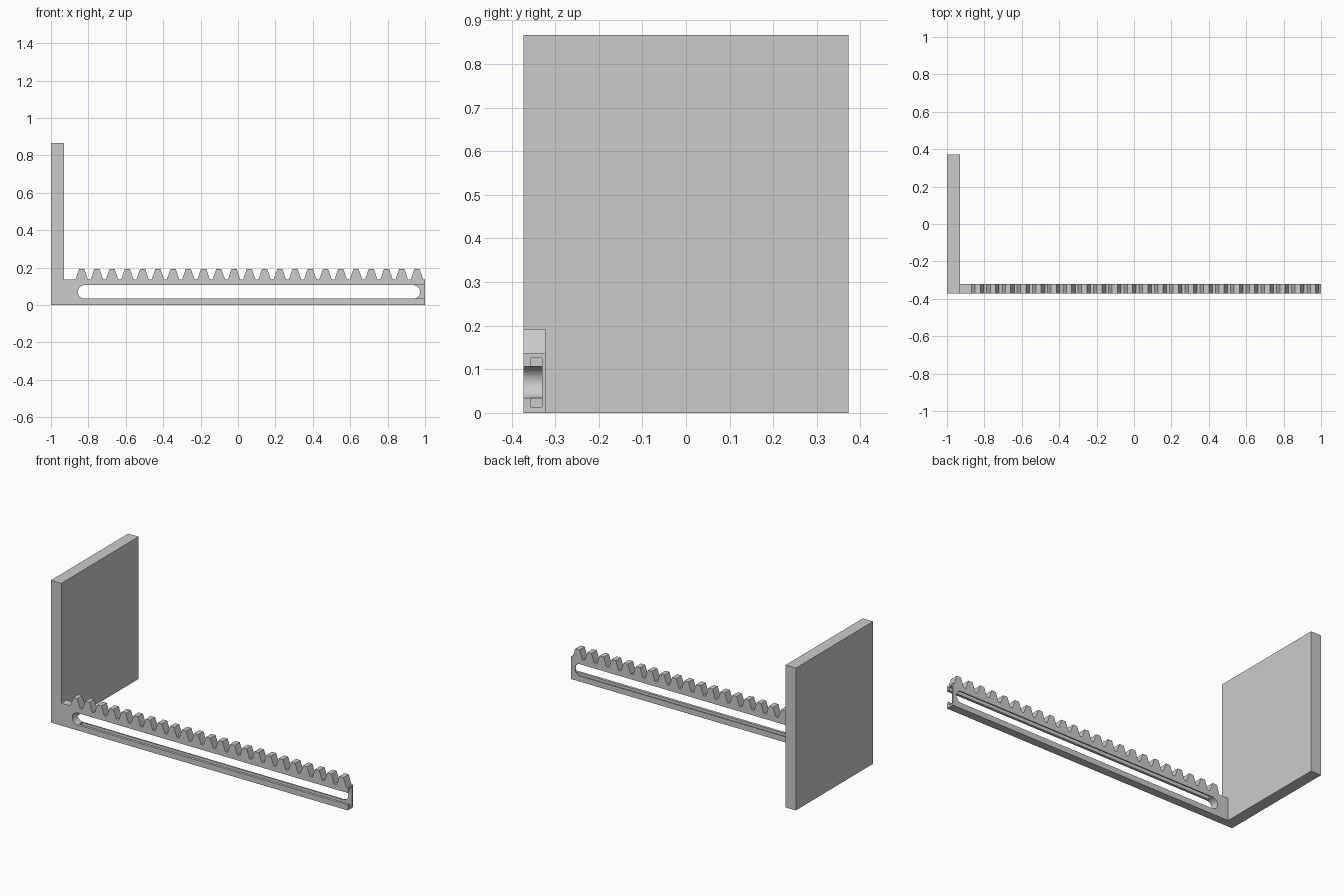
import bpy, bmesh, math

cube = bpy.data.objects.get("Cube")
if cube:
    bpy.data.objects.remove(cube, do_unlink=True)

grey = bpy.data.materials.new("plain grey")
grey.use_nodes = True
colour = (0.6, 0.6, 0.6, 1)
grey.diffuse_color = colour
grey.node_tree.nodes["Principled BSDF"].inputs["Base Color"].default_value = colour

FRONT, BACK, DEPTH = -0.372, 0.372, 0.05      # y extents and rack thickness
PLATE_X = -0.93                               # inner face of the end plate
ROOT, TIP = 0.137, 0.192                      # tooth heights
SLOT_Z, SLOT_R = 0.07, 0.036                  # slot centre height and radius
WEB = FRONT + 0.042                           # front of the thin rear web


def prism(name, profile, y0, y1):
    """Extrude an x-z profile from y0 to y1."""
    bm = bmesh.new()
    face = bm.faces.new([bm.verts.new((x, y0, z)) for x, z in profile])
    moved = bmesh.ops.extrude_face_region(bm, geom=[face])["geom"]
    verts = [v for v in moved if isinstance(v, bmesh.types.BMVert)]
    bmesh.ops.translate(bm, verts=verts, vec=(0, y1 - y0, 0))
    bmesh.ops.recalc_face_normals(bm, faces=bm.faces)
    mesh = bpy.data.meshes.new(name)
    bm.to_mesh(mesh)
    bm.free()
    mesh.materials.append(grey)
    obj = bpy.data.objects.new(name, mesh)
    bpy.context.collection.objects.link(obj)
    return obj


def box(x0, x1, z0, z1):
    return [(x0, z0), (x1, z0), (x1, z1), (x0, z1)]


def half_round(cx, start, steps=24):
    return [(cx + SLOT_R * math.cos(start + math.pi * i / steps),
             SLOT_Z + SLOT_R * math.sin(start + math.pi * i / steps))
            for i in range(steps + 1)]


def cut(obj, cutter):
    cutter.hide_render = True
    mod = obj.modifiers.new("cut", 'BOOLEAN')
    mod.operation, mod.solver, mod.object = 'DIFFERENCE', 'EXACT', cutter
    bpy.context.view_layer.objects.active = obj
    bpy.ops.object.modifier_apply(modifier=mod.name)
    bpy.data.objects.remove(cutter, do_unlink=True)


# End plate
prism("end_plate", box(-1, PLATE_X, 0, 0.866), FRONT, BACK)

# Toothed rack
outline = [(1, 0), (PLATE_X, 0), (PLATE_X, ROOT)]
for i in range(23):
    c = -0.836 + 0.0815 * i
    outline += [(c - 0.033, ROOT), (c - 0.014, TIP), (c + 0.014, TIP), (c + 0.033, ROOT)]
outline.append((1, ROOT))
rack = prism("toothed_rack", outline, FRONT, FRONT + DEPTH)

# Round-ended slot through the rack
left, right = -0.82, 0.938
slot = half_round(left, math.pi / 2) + half_round(right, -math.pi / 2)
cut(rack, prism("slot_cutter", slot, FRONT - 0.1, 0))

# Slot mouth open at the free end, in front of the rear web
mouth = box(0.9, 1.1, SLOT_Z - SLOT_R, SLOT_Z + SLOT_R)
cut(rack, prism("mouth_cutter", mouth, FRONT - 0.1, WEB))

# Wider guide channel hidden inside the rack
channel = box(left, 1.1, 0.013, 0.126)
cut(rack, prism("channel_cutter", channel, FRONT + 0.016, WEB))

# Smooth slot ends, crisp edges elsewhere
bpy.ops.object.select_all(action='DESELECT')
rack.select_set(True)
bpy.context.view_layer.objects.active = rack
bpy.ops.object.shade_smooth_by_angle(angle=math.radians(25))
